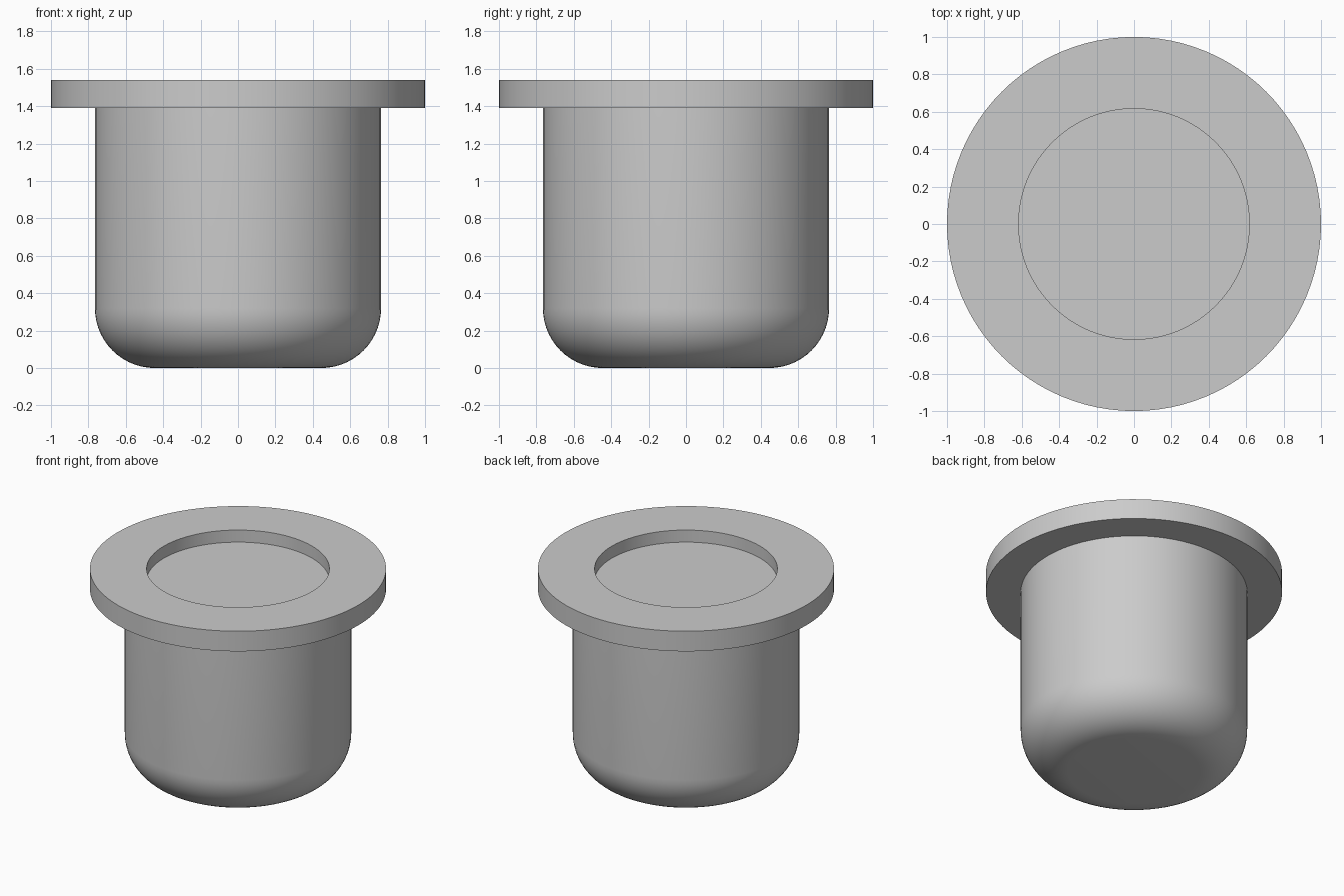
import bpy
import bmesh
from math import cos, sin, pi, radians

if "Cube" in bpy.data.objects:
    bpy.data.objects.remove(bpy.data.objects["Cube"], do_unlink=True)

SEGMENTS = 96
BODY_R, FILLET_R = 0.765, 0.32
FLANGE_R, FLANGE_BOTTOM, TOP = 1.0, 1.39, 1.54
RECESS_R, RECESS_DEPTH = 0.617, 0.09

grey = bpy.data.materials.new("plain grey")
grey.use_nodes = True
grey.diffuse_color = (0.6, 0.6, 0.6, 1)
grey.node_tree.nodes["Principled BSDF"].inputs["Base Color"].default_value = grey.diffuse_color


def lathe(name, profile):
    """Revolve (radius, height) points around the z axis."""
    bm = bmesh.new()
    verts = [bm.verts.new((r, 0, z)) for r, z in profile]
    edges = [bm.edges.new(pair) for pair in zip(verts, verts[1:])]
    bmesh.ops.spin(bm, geom=verts + edges, cent=(0, 0, 0), axis=(0, 0, 1),
                   angle=2 * pi, steps=SEGMENTS)
    bmesh.ops.remove_doubles(bm, verts=bm.verts, dist=0.0001)
    bmesh.ops.recalc_face_normals(bm, faces=bm.faces)
    mesh = bpy.data.meshes.new(name)
    bm.to_mesh(mesh)
    bm.free()
    mesh.materials.append(grey)
    obj = bpy.data.objects.new(name, mesh)
    bpy.context.collection.objects.link(obj)
    bpy.ops.object.select_all(action="DESELECT")
    obj.select_set(True)
    bpy.context.view_layer.objects.active = obj
    bpy.ops.object.shade_smooth_by_angle(angle=radians(30))
    return obj


# Body: flat base, rounded lower edge, straight wall up to the flange
steps = 14
fillet = [(BODY_R - FILLET_R + FILLET_R * sin(a), FILLET_R - FILLET_R * cos(a))
          for a in (pi / 2 * i / steps for i in range(steps + 1))]
lathe("body", [(0, 0)] + fillet + [(BODY_R, FLANGE_BOTTOM)])

# Flange: wide rim with a shallow round recess in its top
lathe("flange", [
    (BODY_R, FLANGE_BOTTOM),
    (FLANGE_R, FLANGE_BOTTOM),
    (FLANGE_R, TOP),
    (RECESS_R, TOP),
    (RECESS_R, TOP - RECESS_DEPTH),
    (0, TOP - RECESS_DEPTH),
])
